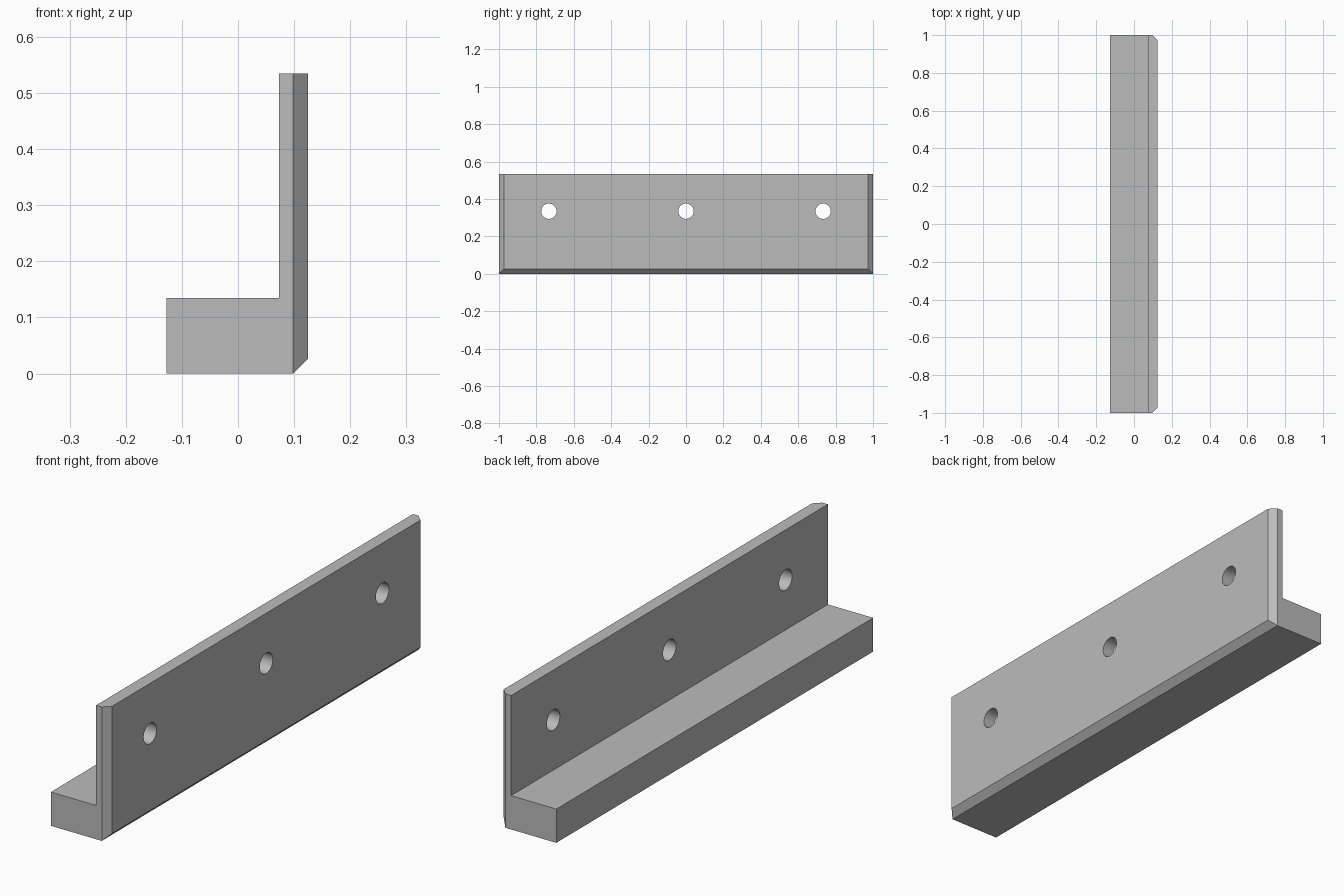
import bpy
import bmesh
from mathutils import Vector

cube = bpy.data.objects.get("Cube")
if cube:
    bpy.data.objects.remove(cube, do_unlink=True)

LEFT, RIGHT, WALL = -0.127, 0.125, 0.073
LEDGE, HEIGHT, CHAMFER = 0.135, 0.535, 0.027
HOLE_Z, HOLE_RADIUS, HOLE_SPACING = 0.335, 0.041, 0.733

# Plain grey metal
metal = bpy.data.materials.new("grey metal")
metal.use_nodes = True
colour = (0.5, 0.5, 0.5, 1)
metal.diffuse_color = colour
metal.node_tree.nodes["Principled BSDF"].inputs["Base Color"].default_value = colour


def add_object(name, bm):
    bmesh.ops.recalc_face_normals(bm, faces=bm.faces)
    mesh = bpy.data.meshes.new(name)
    bm.to_mesh(mesh)
    bm.free()
    mesh.materials.append(metal)
    obj = bpy.data.objects.new(name, mesh)
    bpy.context.collection.objects.link(obj)
    return obj


# L-shaped profile with a chamfered lower corner, extruded along y
profile = [(LEFT, 0), (RIGHT - CHAMFER, 0), (RIGHT, CHAMFER), (RIGHT, HEIGHT),
           (WALL, HEIGHT), (WALL, LEDGE), (LEFT, LEDGE)]
bm = bmesh.new()
face = bm.faces.new([bm.verts.new((x, -1, z)) for x, z in profile])
extruded = bmesh.ops.extrude_face_region(bm, geom=[face])
bmesh.ops.translate(bm, vec=(0, 2, 0),
                    verts=[v for v in extruded["geom"] if isinstance(v, bmesh.types.BMVert)])

# Chamfer the two upright end edges of the outer face
for side in (-1, 1):
    bmesh.ops.bisect_plane(bm, geom=bm.verts[:] + bm.edges[:] + bm.faces[:],
                           plane_co=(RIGHT, side * (1 - CHAMFER), 0),
                           plane_no=Vector((1, side, 0)).normalized(), clear_outer=True)
    bmesh.ops.holes_fill(bm, edges=[e for e in bm.edges if e.is_boundary])
bracket = add_object("angle_bracket", bm)

# Three round screw holes through the upright plate
for i in (-1, 0, 1):
    bpy.ops.mesh.primitive_cylinder_add(vertices=48, radius=HOLE_RADIUS, depth=0.3,
                                        location=(0.1, i * HOLE_SPACING, HOLE_Z),
                                        rotation=(0, 1.5708, 0))
    cutter = bpy.context.object
    cutter.name = "hole_cutter"
    cutter.hide_render = True
    cutter.data.materials.append(metal)
    hole = bracket.modifiers.new("screw hole", "BOOLEAN")
    hole.operation, hole.solver, hole.object = "DIFFERENCE", "EXACT", cutter
    bpy.ops.object.select_all(action="DESELECT")
    bracket.select_set(True)
    bpy.context.view_layer.objects.active = bracket
    bpy.ops.object.modifier_apply(modifier=hole.name)
    bpy.data.objects.remove(cutter, do_unlink=True)

bpy.ops.object.shade_smooth_by_angle(angle=0.5)
